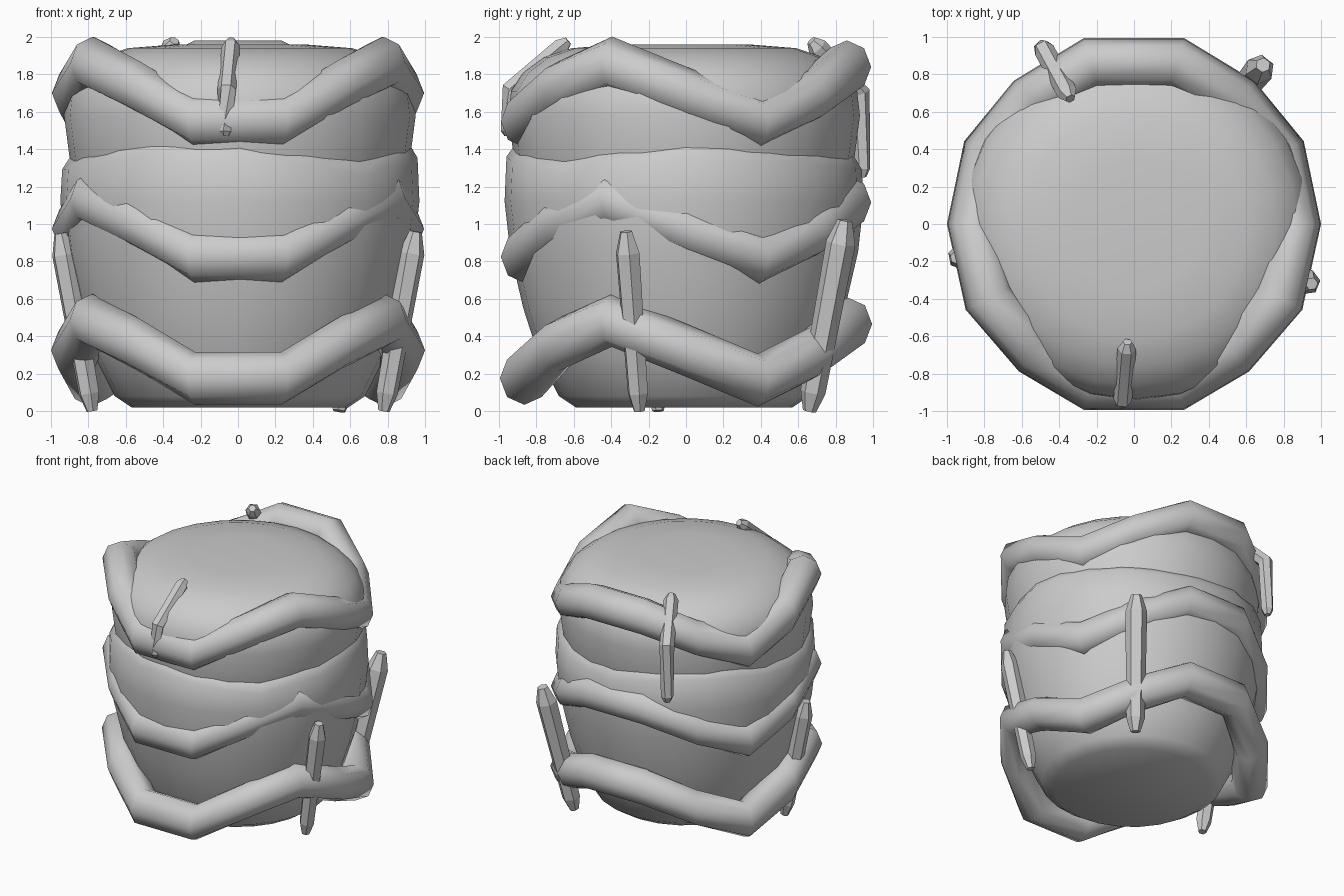
import bpy, bmesh, random
from math import sin, cos, pi, radians
from mathutils import Vector

if "Cube" in bpy.data.objects:
    bpy.data.objects.remove(bpy.data.objects["Cube"], do_unlink=True)
random.seed(4)

grey = bpy.data.materials.new("plain_grey")
grey.use_nodes = True
tone = (0.6, 0.6, 0.6, 1)
grey.diffuse_color = tone
grey.node_tree.nodes["Principled BSDF"].inputs["Base Color"].default_value = tone


def finish(name, bm, smooth=None):
    bmesh.ops.recalc_face_normals(bm, faces=bm.faces)
    mesh = bpy.data.meshes.new(name)
    bm.to_mesh(mesh)
    bm.free()
    mesh.materials.append(grey)
    obj = bpy.data.objects.new(name, mesh)
    bpy.context.collection.objects.link(obj)
    if smooth:
        bpy.ops.object.select_all(action='DESELECT')
        obj.select_set(True)
        bpy.context.view_layer.objects.active = obj
        bpy.ops.object.shade_smooth_by_angle(angle=radians(smooth))
    return obj


def skin(bm, rings, closed=False):
    """Join rings of vertices with quads."""
    pairs = list(zip(rings, rings[1:] + rings[:1]))
    for a, b in pairs if closed else pairs[:-1]:
        for i in range(len(a)):
            j = (i + 1) % len(a)
            bm.faces.new((a[i], a[j], b[j], b[i]))


def lathe(name, profile, centre, wave=0.0, sides=24):
    """Turned body with capped ends; wave lifts the upper edge unevenly."""
    bm = bmesh.new()
    rings = []
    for n, (r, z) in enumerate(profile):
        lift = wave if n >= len(profile) - 2 else 0
        ring = []
        for i in range(sides):
            a = 2 * pi * i / sides
            h = z + lift * (sin(3 * a + 1) + random.uniform(-0.5, 0.5))
            ring.append(bm.verts.new((centre[0] + r * cos(a), centre[1] + r * sin(a), h)))
        rings.append(ring)
    skin(bm, rings)
    for ring in (rings[0], rings[-1]):
        mid = bm.verts.new((centre[0], centre[1], sum(v.co.z for v in ring) / sides))
        for i in range(sides):
            bm.faces.new((ring[i], ring[(i + 1) % sides], mid))
    return finish(name, bm, 80)


# Angle, radius offset and height offset along the left half of a coil
HALF_COIL = [(-75, 0.03, -0.15), (-52, 0, 0.03), (-27, 0.01, 0.16), (0, 0, 0),
             (26, 0.01, -0.16), (50, 0, -0.02), (75, 0.03, 0.14)]


def coil(name, radius, height, tube=0.135, sides=8):
    """Thick ring that rises and falls three times on its way round."""
    bm = bmesh.new()
    path = HALF_COIL + [(180 - a, r, z) for a, r, z in reversed(HALF_COIL)]
    rings = []
    for angle, dr, dz in path:
        a = radians(angle)
        out = Vector((cos(a), sin(a), 0))
        mid = out * (radius + dr) + Vector((0, 0, height + dz))
        ring = []
        for i in range(sides):
            t = 2 * pi * i / sides
            ring.append(bm.verts.new(mid + out * tube * cos(t) + Vector((0, 0, tube * 1.05 * sin(t)))))
        rings.append(ring)
    skin(bm, rings, closed=True)
    return finish(name, bm, 60)


def rod(name, points, width, sides=6):
    """Faceted rod through the points, with narrowed ends."""
    points = [Vector(p) for p in points]
    first, last = points[1] - points[0], points[-1] - points[-2]
    stations = [(points[0], first, 0.45), (points[0] + first * 0.1, first, 0.85)]
    stations += [(p, first + last, 1) for p in points[1:-1]]
    stations += [(points[-1] - last * 0.12, last, 1), (points[-1], last, 0.5)]
    bm = bmesh.new()
    rings = []
    for centre, axis, scale in stations:
        turn = axis.to_track_quat('Z', 'Y')
        rings.append([bm.verts.new(centre + turn @ Vector(
            (cos(2 * pi * i / sides), sin(2 * pi * i / sides), 0)) * width * scale)
            for i in range(sides)])
    skin(bm, rings)
    bm.faces.new(rings[0])
    bm.faces.new(rings[-1])
    return finish(name, bm)


# Rounded lower bowl and the domed drum resting in it
lathe("lower_body", [(0.58, 0.02), (0.67, 0.08), (0.78, 0.3), (0.86, 0.55), (0.93, 0.85),
                     (0.96, 1.12), (0.95, 1.32), (0.88, 1.42)], (0.01, -0.01), 0.04)
lathe("upper_body", [(0.86, 1.15), (0.91, 1.35), (0.94, 1.58), (0.925, 1.71),
                     (0.86, 1.81), (0.75, 1.89), (0.6, 1.94), (0.35, 1.96)], (0.01, -0.01))

# Three wavy coils around the body
coil("bottom_coil", 0.865, 0.325)
coil("middle_coil", 0.86, 0.975)
coil("top_coil", 0.86, 1.7)

# Rods wedged between the coils, and two bent over the shoulder
rod("left_rod", [(0.78, -0.25, 0), (0.95, -0.32, 0.96)], 0.068)
rod("right_rod", [(-0.78, -0.15, 0), (-0.95, -0.18, 0.95)], 0.068)
rod("back_left_rod", [(0.54, 0.66, 0), (0.69, 0.85, 1.02)], 0.08)
rod("front_top_rod", [(-0.07, -0.95, 1.47), (-0.06, -0.94, 1.72), (-0.035, -0.63, 1.98)], 0.05)
rod("back_right_top_rod", [(-0.49, 0.94, 1.25), (-0.48, 0.93, 1.7), (-0.34, 0.67, 1.98)], 0.055)
